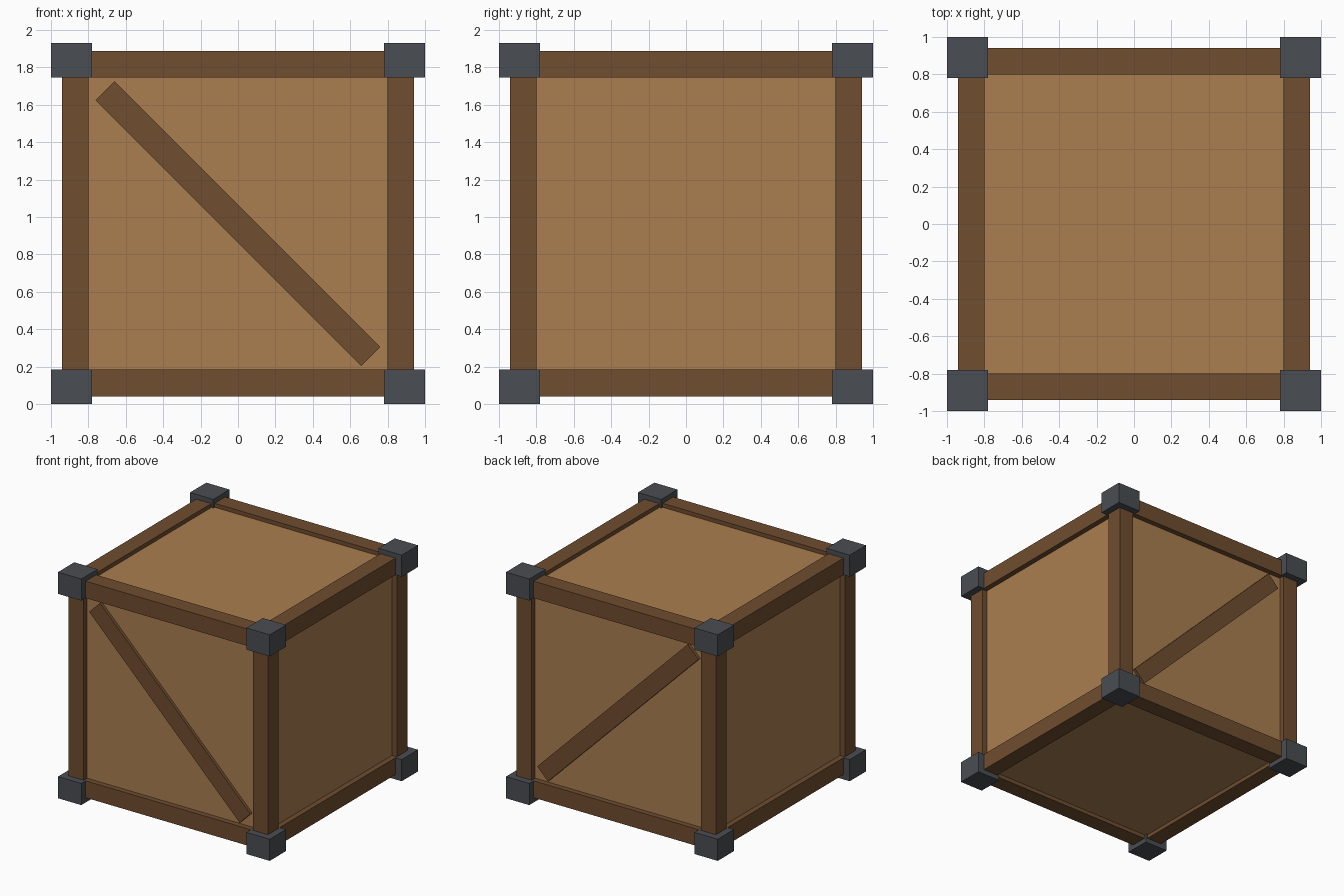
import bpy
from math import radians

if "Cube" in bpy.data.objects:
    bpy.data.objects.remove(bpy.data.objects["Cube"])


def material(name, color):
    m = bpy.data.materials.new(name)
    m.diffuse_color = (*color, 1)
    m.use_nodes = True
    m.node_tree.nodes["Principled BSDF"].inputs["Base Color"].default_value = m.diffuse_color
    return m


PANEL = material("light_wood", (0.40, 0.21, 0.08))
BEAM = material("dark_wood", (0.16, 0.075, 0.028))
METAL = material("dark_metal", (0.068, 0.075, 0.085))


def box(name, center, size, mat, tilt=0):
    bpy.ops.mesh.primitive_cube_add(size=1, location=center, rotation=(0, tilt, 0))
    ob = bpy.context.object
    ob.name = name
    ob.scale = size
    ob.data.materials.append(mat)
    return ob


MID = 0.965                        # centre height of the crate
EX, EZ = 0.87, 0.852               # beam centre offsets, sideways and vertical
W, WZ = 0.142, 0.144               # beam thickness
L, LZ = 1.66, 1.62                 # beam lengths, ends hidden in the corner caps

# Crate body
box("crate_body", (0, 0, MID), (1.79, 1.79, 1.78), PANEL)

# Edge beams along each axis, and corner caps
for a in (-1, 1):
    for b in (-1, 1):
        box("beam_x", (0, a * EX, MID + b * EZ), (L, W, WZ), BEAM)
        box("beam_y", (a * EX, 0, MID + b * EZ), (W, L, WZ), BEAM)
        box("post", (a * EX, b * EX, MID), (W, W, LZ), BEAM)
        for c in (-1, 1):
            box("corner_cap", (a * 0.89, b * 0.89, MID + c * 0.8725),
                (0.22, 0.22, 0.185), METAL)

# Diagonal braces on the front and back
for s in (-1, 1):
    box("diagonal_brace", (0, s * 0.89, MID), (2.01, 0.06, 0.144), BEAM, radians(45))
